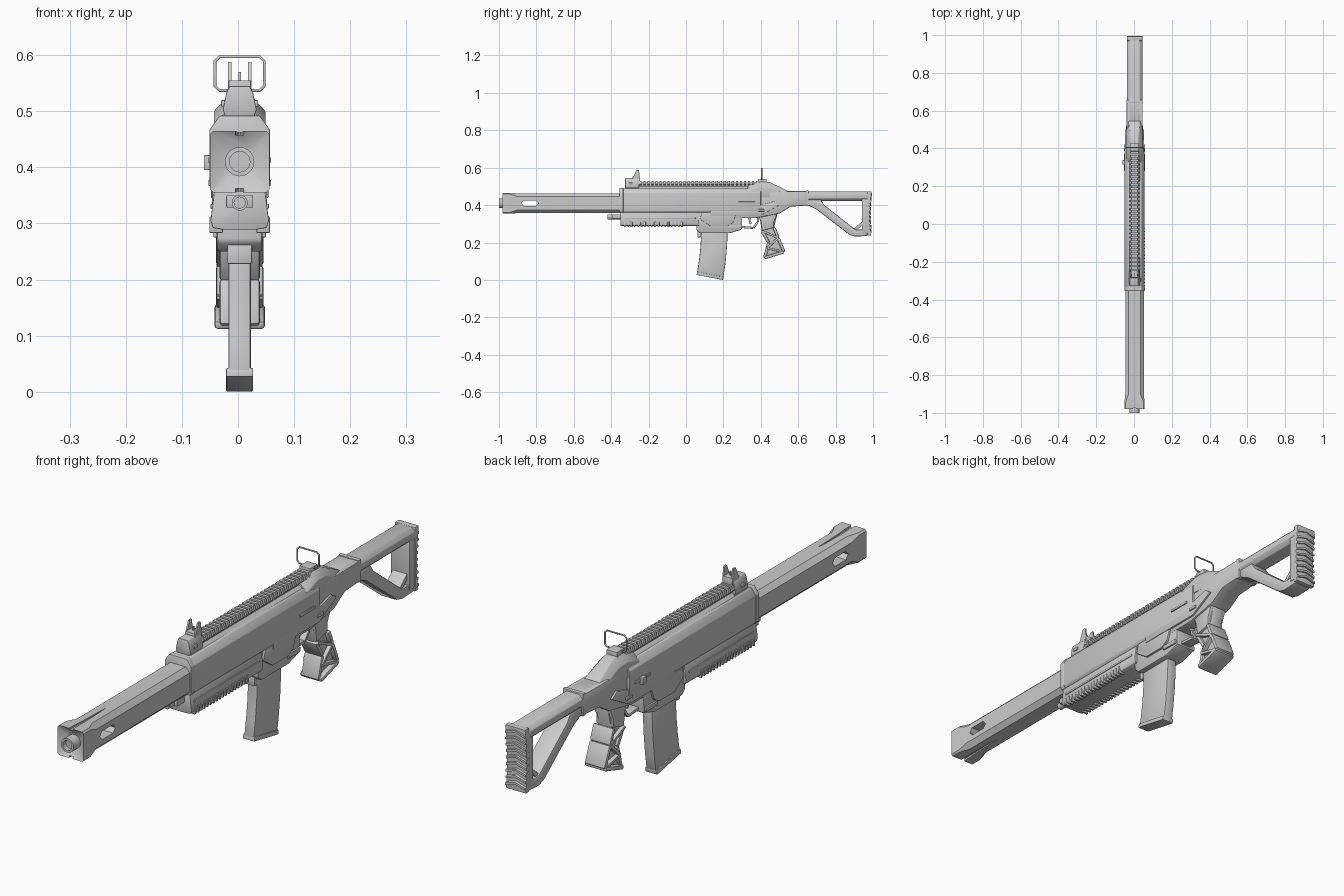
import bpy, bmesh, math
from mathutils import Vector

if "Cube" in bpy.data.objects:
    bpy.data.objects.remove(bpy.data.objects["Cube"])

# Shared landmarks of the gun
centre = .003
bore = .41
half_body = .05
body_low, body_top = .36, .49
collar, muzzle = -.35, -.98
tail, butt = .65, .97
sides = (-1, 1)
fine, soft = .002, .006

grey = bpy.data.materials.new("matte grey")
grey.use_nodes = True
shade = (.6, .6, .6, 1)
grey.diffuse_color = shade
grey.node_tree.nodes["Principled BSDF"].inputs["Base Color"].default_value = shade


def finish(name, mesh_data, bevel, cutters):
    """Turn a bmesh into a bevelled, cut, smooth-shaded object."""
    bmesh.ops.recalc_face_normals(mesh_data, faces=mesh_data.faces)
    mesh = bpy.data.meshes.new(name)
    mesh_data.to_mesh(mesh)
    mesh_data.free()
    part = bpy.data.objects.new(name, mesh)
    bpy.context.collection.objects.link(part)
    if bevel:
        modifier = part.modifiers.new("bevel", "BEVEL")
        modifier.width, modifier.segments, modifier.limit_method = bevel, 2, "ANGLE"
    for cutter in cutters:
        modifier = part.modifiers.new("cut", "BOOLEAN")
        modifier.operation, modifier.object = "DIFFERENCE", cutter
    if part.modifiers:
        graph = bpy.context.evaluated_depsgraph_get()
        part.data = bpy.data.meshes.new_from_object(part.evaluated_get(graph))
        part.modifiers.clear()
    for cutter in cutters:
        bpy.data.objects.remove(cutter)
    part.data.materials.clear()
    part.data.materials.append(grey)
    part.data.shade_smooth()
    part.data.set_sharp_from_angle(angle=math.radians(35))
    return part


def loft(name, rings, bevel=0, cutters=()):
    """Skin a closed solid through rings of equal point count."""
    mesh_data = bmesh.new()
    rows = [[mesh_data.verts.new((x + centre, y, z)) for x, y, z in ring] for ring in rings]
    count = len(rows[0])
    for near, far in zip(rows, rows[1:]):
        for i in range(count):
            j = (i + 1) % count
            mesh_data.faces.new((near[i], near[j], far[j], far[i]))
    mesh_data.faces.new(rows[0])
    mesh_data.faces.new(rows[-1])
    return finish(name, mesh_data, bevel, cutters)


def side(name, outline, half, bevel=fine, at=0):
    """Side outline (y, z) extruded across the width."""
    return loft(name, [[(at + s * half, y, z) for y, z in outline] for s in sides], bevel)


def block(name, start, end, low, high, half, bevel=fine, at=0):
    return side(name, [(start, low), (end, low), (end, high), (start, high)], half, bevel, at)


def along(name, section, start, end, bevel=fine):
    """Half section (x, z), mirrored and run along the bore."""
    full = section + [(-x, z) for x, z in reversed(section)]
    return loft(name, [[(x, y, z) for x, z in full] for y in (start, end)], bevel)


def strut(name, path, width, half, bevel=fine):
    """Straight bars joining the points of a side-view path."""
    for start, end in zip(path, path[1:]):
        start, end = Vector(start), Vector(end)
        offset = (end - start).orthogonal().normalized() * width / 2
        side(name, [start + offset, end + offset, end - offset, start - offset], half, bevel)


def octagon(y, half, rise, z, chamfer):
    corners = [(half, rise - chamfer), (half - chamfer, rise)]
    upper = corners + [(-x, h) for x, h in reversed(corners)]
    return [(x, y, z + h) for x, h in upper + [(-x, -h) for x, h in upper]]


def circle(y, radius, z):
    turns = [math.tau * i / 24 for i in range(24)]
    return [(radius * math.cos(t), y, z + radius * math.sin(t)) for t in turns]


def tube(name, start, end, radius, z):
    inner = radius * .7
    loft(name, [circle(end, radius, z), circle(start, radius, z),
                circle(start, inner, z), circle(start + inner, inner, z)])


# Long muzzle shroud: dished square front, side windows, tapered grooves
window = side("window_cutter", [(y, z) for x, y, z in
              [(0, -.835 + .045 * math.copysign(abs(math.cos(a)) ** .5, math.cos(a)),
                bore + .018 * math.sin(a)) for a in [math.tau * i / 6 for i in range(6)]]], .1, 0)
grooves = [loft("groove_cutter", [[(w, y, bore + s * near) for w, near in
                                   ((w, .048), (w, .07), (-w, .07), (-w, .048))]
                                  for y, w in ((-1, .008), (-.78, .001))]) for s in sides]
loft("muzzle_shroud", [octagon(collar + .02, .049, .053, bore, .018),
                       octagon(-.9, .049, .053, bore, .018),
                       octagon(-.94, .053, .055, bore, soft),
                       octagon(muzzle, .053, .055, bore, soft),
                       octagon(muzzle + .02, .026, .026, bore, .01)], 0, [window] + grooves)
tube("muzzle_tip", -1, -.9, .026, bore)
tube("lower_tube", -.42, collar + .01, .014, .337)
block("lower_tube_lug", -.395, collar + .01, .328, .35, .024)

# Upper body and forward handguard
for name, start, end, grow in (("upper_body", collar, .4, 0), ("front_collar", collar - .005, collar + .015, fine)):
    wide = half_body + .002 + grow
    along(name, [(wide - soft, body_low), (wide, body_low + .01), (wide, .465 + grow),
                 (.036, body_top + grow)], start, end)
along("lower_handguard", [(.03, .289), (.048, .292), (.052, .305), (.045, .362)], collar, .07)
for s in sides:
    block("handguard_side_strip", collar + .02, half_body, .326, .335, .004, fine, s * .048)
    for i in range(18):
        y = collar + .018 * (i + 1)
        block("handguard_rib", y, y + .009, .283, .312, .012, fine, s * .042)

# Top rail with cross teeth
along("rail_base", [(.028, body_top), (.016, .5), (.016, .52)], -.32, .43, 0)
for i in range(30):
    y = -.25 + i * .0215
    along("rail_tooth", [(.02, .506), (.027, .513), (.022, .53)], y, y + .012, 0)

# Rear receiver with tapered tail and sight hump
side("rear_receiver", [(.24, .33), (.24, .47), (tail, .475), (tail, .398), (.56, .392),
                       (.5, .355), (.37, .33)], .043, soft)
loft("receiver_hump", [[(x, y, z) for x, z in ((w, .44), (w, top - .028), (t, top),
                                               (-t, top), (-w, top - .028), (-w, .44))]
                       for y, w, t, top in ((.33, .046, .02, .505), (.4, .046, .02, .528),
                                            (.45, .043, .02, .522), (.545, .04, .03, .476))], fine)
for s in sides:
    face = s * half_body
    side("receiver_side_plate", [(.13, .345), (.13, .375), (.2, .4), (.4, .4), (.47, .42),
                                 (.5, .4), (.4, .345)], .004, fine, s * .047)
    block("receiver_slot_trim", .28, .37, .408, .418, soft, fine, face)
    block("selector", .385, .42, .367, .378, soft, fine, face)
block("charging_handle", .315, .338, .395, .422, .01, fine, -.054)

# Magazine well with raised side panels
side("magazine_well", [(.055, .268), (.055, .365), (.3, .365), (.3, .27), (.235, .25), (.075, .25)], .041, soft)
for s in sides:
    side("well_side_panel", [(.085, body_low), (.27, body_low), (.25, .305), (.22, .287), (.13, .287),
                             (.075, .325)], soft, fine, s * .043)
    block("well_lower_step", .225, .295, .275, .292, soft, fine, s * .041)
block("magazine_catch", .062, .08, .228, .262, .022)

# Curved magazine swept down an arc, with a flared floor plate
front_edge, back_edge = [], []
for i in range(5):
    drop = i / 4
    bend = drop * drop * .023
    front_edge.append((.081 - bend, .27 - .235 * drop))
    back_edge.append((.222 - bend, .27 - .262 * drop))
side("magazine", front_edge + back_edge[::-1], .02, .004)
strut("magazine_floor", [front_edge[-1], back_edge[-1]], .016, .024)

# Trigger and guard
strut("trigger_guard", [(.295, .283), (.36, .278), (.384, .31), (.388, .35)], .011, .02)
strut("trigger", [(.335, .345), (.34, .32), (.347, .298)], .011, .008)

# Pistol grip: slim core inside a wide truss frame
grip_front = [(.405, .262), (.442, .2), (.42, .118)]
grip_back = [(.471, .28), (.493, .225), (.524, .15)]
side("grip_core", [(.39, body_low)] + grip_front + grip_back[::-1] + [(.49, body_low)], .026, soft)
side("grip_neck", [(.375, .37), (.495, .37), (.47, .31), grip_back[0], grip_front[0], (.4, .31)], .036, soft)
strut("grip_front_strap", grip_front, .016, .036, soft)
strut("grip_back_strap", grip_back, .016, .042, soft)
strut("grip_foot", [grip_front[-1], grip_back[-1]], .016, .045, soft)
strut("grip_truss", [grip_front[0], grip_back[1], (.434, .17), grip_back[-1]], .011, .041)

# Skeleton stock
loft("stock_tube", [octagon(y, .041, rise, z, .014) for y, rise, z in
                    ((.54, .038, .437), (.64, .037, .438), (.66, .025, .447), (.98, .025, .447))], fine)
block("stock_collar", tail - .01, tail + soft, .395, .478, .042)
side("stock_strut", [(tail, .43), (tail, .4), (.7, .375), (.875, .24), (.905, .232),
                     (butt, .235), (butt, .27), (.905, .27), (.74, .4), (.72, .43)], .036, soft)
block("stock_heel", .94, .98, .25, .46, .039, soft)
strut("stock_gusset", [(.895, .262), (.945, .305)], .016, .03)

# Butt pad with raised chevron ridges following its hollow back
heights = [.237 + i * .059 for i in range(5)]
hollow = [.982 + .01 * ((z - .34) / .13) ** 2 for z in heights]
side("butt_pad", [(butt, heights[-1]), (butt, heights[0])] + list(zip(hollow, heights)), .041)
for i in range(9):
    z = .25 + i * .024
    y = .98 + .01 * ((z - .34) / .13) ** 2
    loft("butt_ridge", [[(x, y - .01, z + lift), (x, y + .008, z + lift),
                         (x, y + .008, z + lift + .008), (x, y - .01, z + lift + .014)]
                        for x, lift in ((-.041, 0), (0, .012), (.041, 0))])

# Front sight: clamp base, ears and post
along("front_sight_base", [(.026, body_top), (.03, .503), (.024, .532), (.018, .545)], -.325, -.25)
block("front_sight_block", -.285, -.245, .52, .555, .02)
for s in sides:
    side("front_sight_ear", [(-.285, .54), (-.245, .54), (-.252, .588), (-.265, .588)], .003, 0, s * .018)
    block("sight_clamp_screw", -.305, -.285, .508, .52, .004, fine, s * .029)
block("front_sight_post", -.268, -.262, .55, .57, fine, 0)

# Rear sight: square hoop on a small mount
hoop = bpy.data.curves.new("rear_sight_hoop", "CURVE")
hoop.dimensions = "3D"
hoop.bevel_depth, hoop.bevel_resolution = .003, 1
spline = hoop.splines.new("POLY")
ring = octagon(.405, .044, .03, .567, .008)
spline.points.add(len(ring) - 1)
for point, (x, y, z) in zip(spline.points, ring):
    point.co = (x + centre, y, z, 1)
spline.use_cyclic_u = True
hoop.materials.append(grey)
bpy.context.collection.objects.link(bpy.data.objects.new("rear_sight_hoop", hoop))
block("rear_sight_mount", .385, .43, .515, .54, .022)
